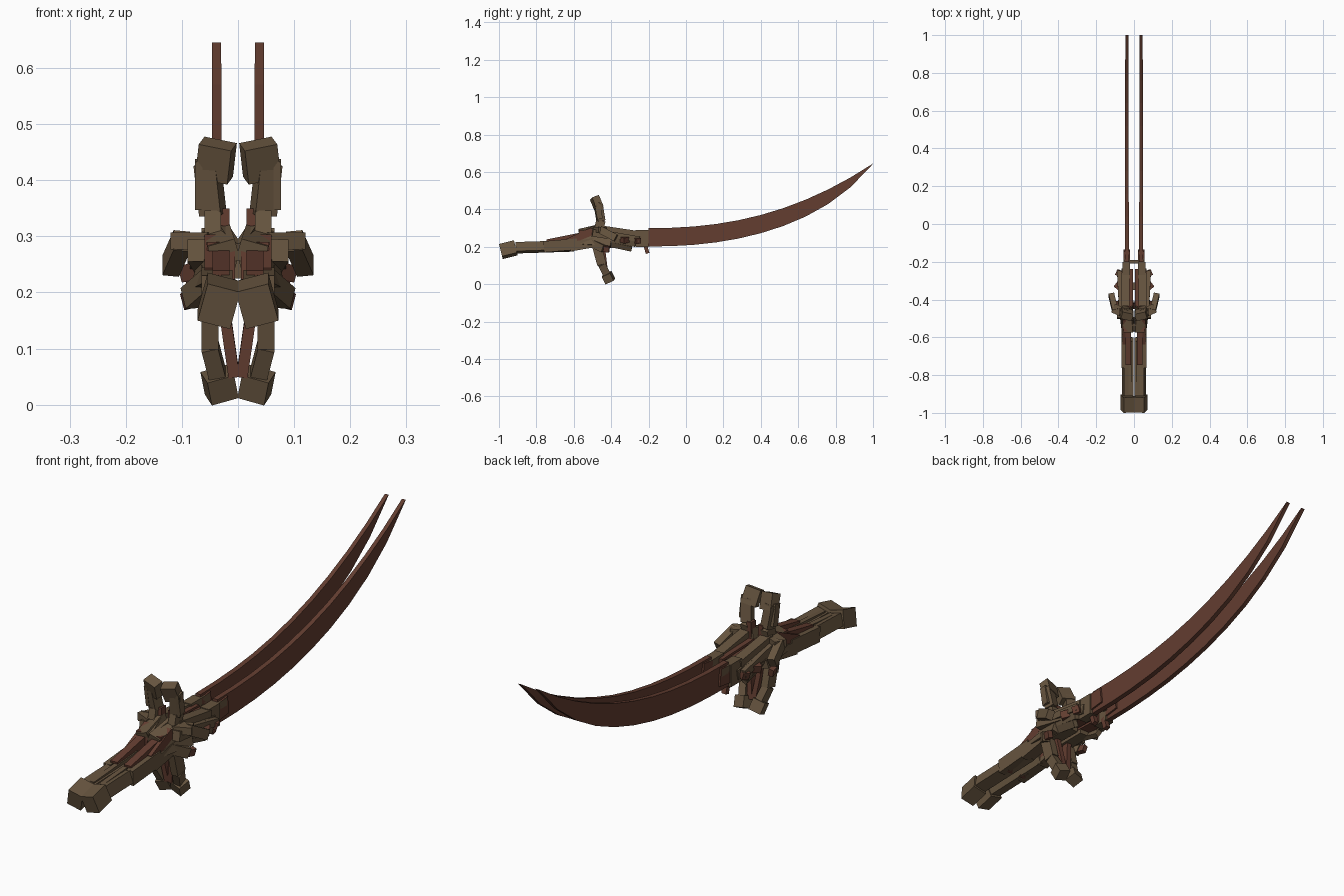
import bpy, bmesh
from math import radians
from mathutils import Vector, Matrix

old = bpy.data.objects.get("Cube")
if old:
    bpy.data.objects.remove(old, do_unlink=True)

# Directions, shared bar sizes and the usual twist
OUT, BACK, UP = Vector((1, 0, 0)), Vector((0, 1, 0)), Vector((0, 0, 1))
THIN, SLIM, MEDIUM, WIDE, DEEP, TALL = .02, .03, .04, .05, .07, .09
TWIST = radians(15)


def material(name, red, green, blue):
    mat = bpy.data.materials.new(name)
    mat.use_nodes = True
    colour = (red, green, blue, 1)
    mat.diffuse_color = colour
    mat.node_tree.nodes["Principled BSDF"].inputs["Base Color"].default_value = colour
    return mat


BONE = material("weathered brown", .135, .09, .05)
RUST = material("rust red", .125, .047, .03)


def loft(name, rings, mat):
    """Skin matching rings, cap both ends and mirror the part across x."""
    bm = bmesh.new()
    loops = [[bm.verts.new(point) for point in ring] for ring in rings]
    for near, far in zip(loops, loops[1:]):
        for i in range(len(near)):
            bm.faces.new((near[i - 1], near[i], far[i], far[i - 1]))
    bm.faces.new(loops[0])
    bm.faces.new(loops[-1])
    bmesh.ops.recalc_face_normals(bm, faces=bm.faces)
    mesh = bpy.data.meshes.new(name)
    bm.to_mesh(mesh)
    bm.free()
    mesh.materials.append(mat)
    part = bpy.data.objects.new(name, mesh)
    bpy.context.collection.objects.link(part)
    mirror = part.modifiers.new("Mirror", 'MIRROR')
    mirror.use_mirror_merge = False


def box_ring(centre, side, up):
    return [centre - side - up, centre + side - up, centre + side + up, centre - side + up]


def bar(name, start, step, width, height, mat=BONE, roll=0):
    """Box from start along step, twisted by roll; returns its far end."""
    start = Vector(start)
    along = step.normalized()
    guide = BACK if abs(along.x) > .7 else OUT
    side = (guide - along * guide.dot(along)).normalized()
    side = Matrix.Rotation(roll, 3, along) @ side
    up = side.cross(along) * height / 2
    side = side * width / 2
    end = start + step
    loft(name, [box_ring(start, side, up), box_ring(end, side, up)], mat)
    return end


# Twin blades: the back edge sweeps up as a power curve, the depth closes at the tip
def blade_ring(travel):
    reach = travel * 1.2
    top = .3 + .227 * reach ** 2.3
    depth = .096 * (1 - travel ** 7) + .002
    centre = OUT * .038 + BACK * (reach - .2) + UP * (top - depth / 2)
    return box_ring(centre, OUT * (.011 - .003 * travel), UP * depth / 2)


SEGMENTS = 10
loft("blade", [blade_ring(i / SEGMENTS) for i in range(SEGMENTS + 1)], RUST)

# Handle, from pommel to guard
pommel_end = bar("pommel", (.034, -.99, .175), BACK * .08 + UP * .02, WIDE + .01, DEEP, roll=-TWIST)
bar("grip", pommel_end, BACK * .31 + UP * .01, WIDE, WIDE, roll=-TWIST)
bar("grip_spine", (.02, -.9, .205), BACK * .28 + UP * .02, THIN, SLIM)
bar("grip_rib", (.05, -.76, .2), BACK * .18 + UP * .015, SLIM, WIDE + .01)
bar("grip_core", (.03, -.74, .205), BACK * .2 + UP * .04, SLIM, DEEP, RUST)
bar("neck_lower", (.04, -.62, .2), BACK * .17 + UP * .03, WIDE, WIDE)
bar("neck_upper", (.04, -.63, .225), BACK * .13 + UP * .06, MEDIUM, MEDIUM, RUST)

# Guard body, layered plates
bar("guard_core", (.03, -.57, .255), BACK * .33 - UP * .01, WIDE, DEEP, RUST)
bar("guard_crown", (.025, -.57, .27), BACK * .13 + UP * .03 + OUT * .01, WIDE, MEDIUM, roll=TWIST)
bar("guard_brow", (.012, -.56, .255), BACK * .1 + UP * .03 + OUT * .02, THIN, DEEP, roll=-TWIST)
bar("guard_cheek", (.045, -.56, .235), BACK * .16 - UP * .01 + OUT * .02, SLIM, WIDE, roll=-TWIST)
bar("guard_top_plate", (.045, -.46, .3), BACK * .2 - UP * .03, MEDIUM, SLIM)
bar("guard_side_plate", (.075, -.5, .275), BACK * .26 - UP * .04 - OUT * .025, SLIM, MEDIUM)
bar("guard_belly", (.032, -.52, .21), BACK * .18, WIDE, SLIM)

# Collars that hold the blade roots
bar("blade_collar", (.04, -.27, .245), BACK * .07, MEDIUM, TALL)
bar("blade_socket", (.038, -.22, .25), BACK * .08 + UP * .01, MEDIUM - .004, DEEP, RUST)
bar("socket_cap", (.038, -.25, .275), BACK * .1, MEDIUM - .004, SLIM)
bar("blade_barb", (.03, -.22, .215), BACK * .015 - UP * .05, THIN, THIN, RUST)

# Upright horns
bar("upper_horn_core", (.025, -.45, .27), UP * .08, THIN, SLIM, RUST)
horn = bar("upper_horn_base", (.045, -.47, .28), UP * .06 + BACK * .015, SLIM, WIDE)
bar("upper_horn", horn, UP * .09 + OUT * .01 - BACK * .015, MEDIUM, MEDIUM, roll=TWIST)
bar("upper_horn_splint", (.07, -.46, .35), UP * .085 - BACK * .015, THIN - .006, SLIM)
bar("upper_horn_tip", (.043, -.465, .405), UP * .06 - BACK * .025 - OUT * .007,
    WIDE + .01, MEDIUM, roll=TWIST)

# Lower horns
bar("lower_horn_core", (.03, -.45, .21), BACK * .02 - UP * .16 - OUT * .023, THIN, SLIM, RUST)
knee = bar("lower_horn_base", (.05, -.485, .235), BACK * .035 - UP * .13, SLIM, WIDE)
ankle = bar("lower_horn", knee, BACK * .025 - UP * .05 - OUT * .013, SLIM, MEDIUM)
bar("lower_horn_tip", ankle, BACK * .02 - UP * .04 - OUT * .008, WIDE, WIDE, roll=TWIST)

# Side hooks
bar("side_arm", (.045, -.475, .292), OUT * .065 + BACK * .03, WIDE, SLIM)
bar("side_hook", (.1, -.46, .292), BACK * .085 + OUT * .02 - UP * .045, SLIM, MEDIUM)

# Lower side spurs
spur_end = bar("side_spur", (.045, -.51, .225), BACK * .07 + OUT * .04 - UP * .035,
               SLIM, MEDIUM, roll=TWIST)
bar("spur_tip", spur_end, BACK * .03 + OUT * .005 - UP * .005, THIN, SLIM, RUST, roll=TWIST)

# Swept fingers fan downward, each shorter and closer in than the one above
for i, label in enumerate(("upper", "middle", "lower")):
    root = OUT * (.07 - .01 * i) - BACK * .45 + UP * (.275 - .024 * i)
    sweep = BACK * (.2 - .02 * i) - UP * .035 + OUT * .01
    bar(f"{label}_finger", root, sweep, THIN, SLIM, roll=TWIST * i)
bar("finger_band", (.055, -.345, .245), OUT * .037 + BACK * .03 - UP * .01, MEDIUM, SLIM, RUST)
bar("finger_nub", (.06, -.27, .24), OUT * .03 + BACK * .015 - UP * .01, SLIM, SLIM, RUST)

# Links joining the two halves
for label, y, size in (("rear", -.2, THIN), ("middle", -.33, MEDIUM), ("front", -.52, WIDE)):
    bar(f"{label}_link", (0, y, .25), OUT * .03, size, size)
